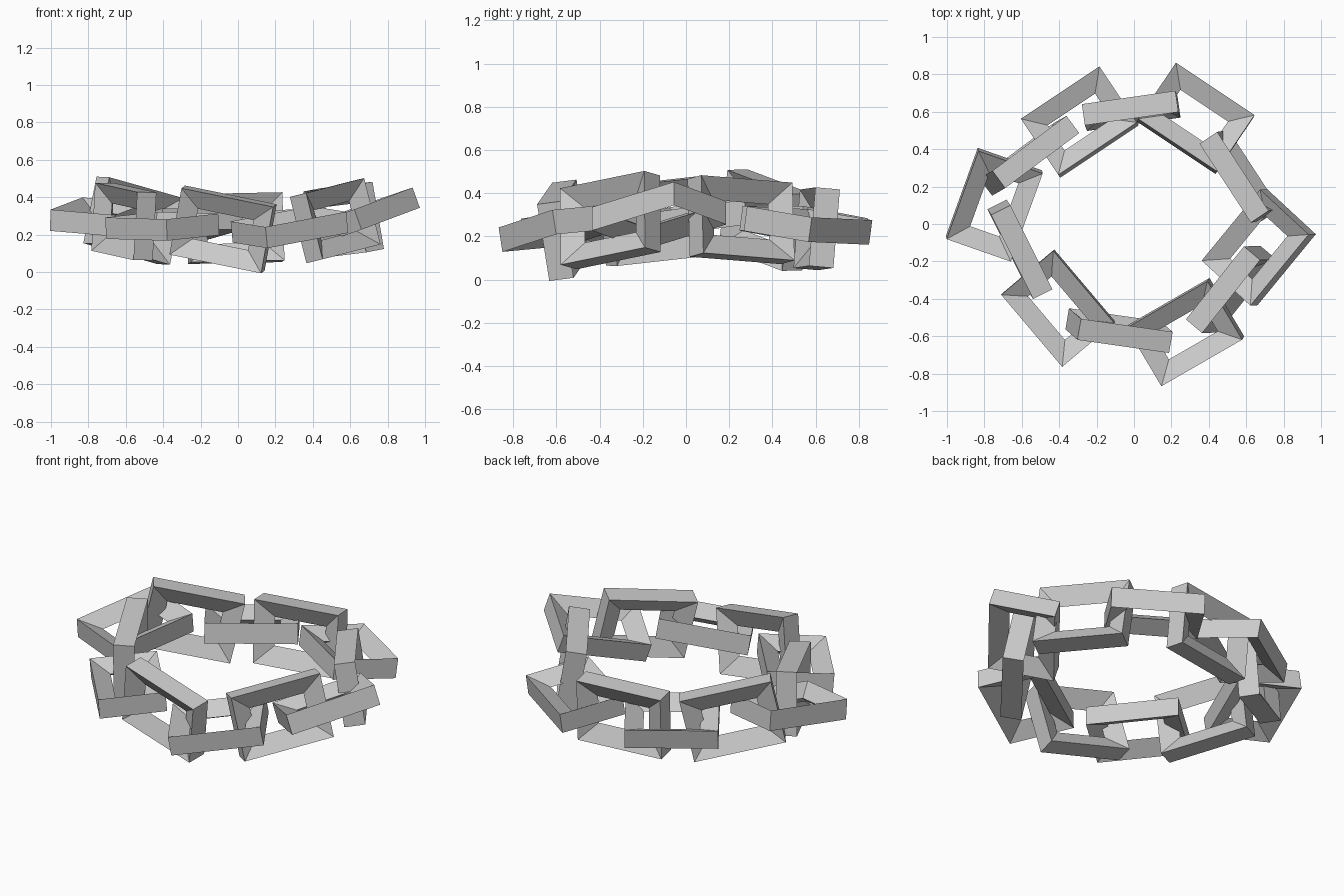
import bpy, bmesh
from mathutils import Vector, Matrix

if "Cube" in bpy.data.objects:
    bpy.data.objects.remove(bpy.data.objects["Cube"])

LENGTH, WIDTH, DEPTH, BAR = 0.505, 0.365, 0.115, 0.1

grey = bpy.data.materials.new("plain_grey")
grey.diffuse_color = (0.6, 0.6, 0.6, 1)
grey.use_nodes = True
grey.node_tree.nodes["Principled BSDF"].inputs["Base Color"].default_value = grey.diffuse_color


def link_mesh():
    """Mitred rectangular ring with a triangular section, flat side outward."""
    bm = bmesh.new()
    rings = []
    for sx, sy in ((1, 1), (-1, 1), (-1, -1), (1, -1)):
        ring = []
        for inset, z in ((0, DEPTH / 2), (0, -DEPTH / 2), (BAR, 0)):
            ring.append(bm.verts.new((sx * (LENGTH / 2 - inset),
                                      sy * (WIDTH / 2 - inset), z)))
        rings.append(ring)
    for i in range(4):
        a, b = rings[i], rings[(i + 1) % 4]
        for j in range(3):
            k = (j + 1) % 3
            bm.faces.new((a[j], a[k], b[k], b[j]))
    bmesh.ops.recalc_face_normals(bm, faces=bm.faces)
    me = bpy.data.meshes.new("chain_link")
    bm.to_mesh(me)
    bm.free()
    me.materials.append(grey)
    return me


def place_link(name, mesh, centre, along, across):
    t = Vector(along).normalized()
    n = t.cross(Vector(across)).normalized()
    w = n.cross(t)
    rot = Matrix((t, w, n)).transposed().to_4x4()
    ob = bpy.data.objects.new(name, mesh)
    ob.matrix_world = Matrix.Translation(centre) @ rot
    bpy.context.collection.objects.link(ob)


# Centre, long direction and short direction of each link around the chain
upright_links = [
    ((-0.015, 0.605, 0.235), (0.49, 0.07, 0.01), (-0.01, 0.03, 0.36)),
    ((0.565, 0.255, 0.277), (0.28, -0.43, 0.035), (-0.06, -0.01, 0.355)),
    ((0.52, -0.35, 0.275), (0.31, 0.39, 0.08), (-0.085, 0.0, 0.35)),
    ((-0.08, -0.57, 0.228), (0.49, -0.07, -0.10), (0.06, -0.055, 0.35)),
    ((-0.61, -0.135, 0.27), (0.225, -0.45, -0.05), (0.02, -0.03, 0.355)),
    ((-0.56, 0.365, 0.275), (0.39, 0.29, -0.11), (0.07, 0.04, 0.36)),
]
flat_links = [
    ((0.33, 0.565, 0.25), (0.42, -0.28, 0.013), (-0.18, -0.30, 0.05)),
    ((0.667, -0.125, 0.295), (-0.32, -0.39, -0.12), (-0.29, 0.22, -0.10)),
    ((0.275, -0.578, 0.24), (0.425, 0.245, 0.08), (-0.178, 0.31, 0.03)),
    ((-0.405, -0.45, 0.245), (0.33, -0.39, -0.01), (0.26, 0.245, 0.03)),
    ((-0.747, 0.103, 0.295), (0.17, 0.47, 0.065), (0.335, -0.125, -0.03)),
    ((-0.29, 0.545, 0.255), (0.42, 0.28, 0.0), (0.20, -0.285, 0.055)),
]

mesh = link_mesh()
for i, (u, f) in enumerate(zip(upright_links, flat_links), 1):
    place_link(f"upright_link_{i}", mesh, *u)
    place_link(f"flat_link_{i}", mesh, *f)
